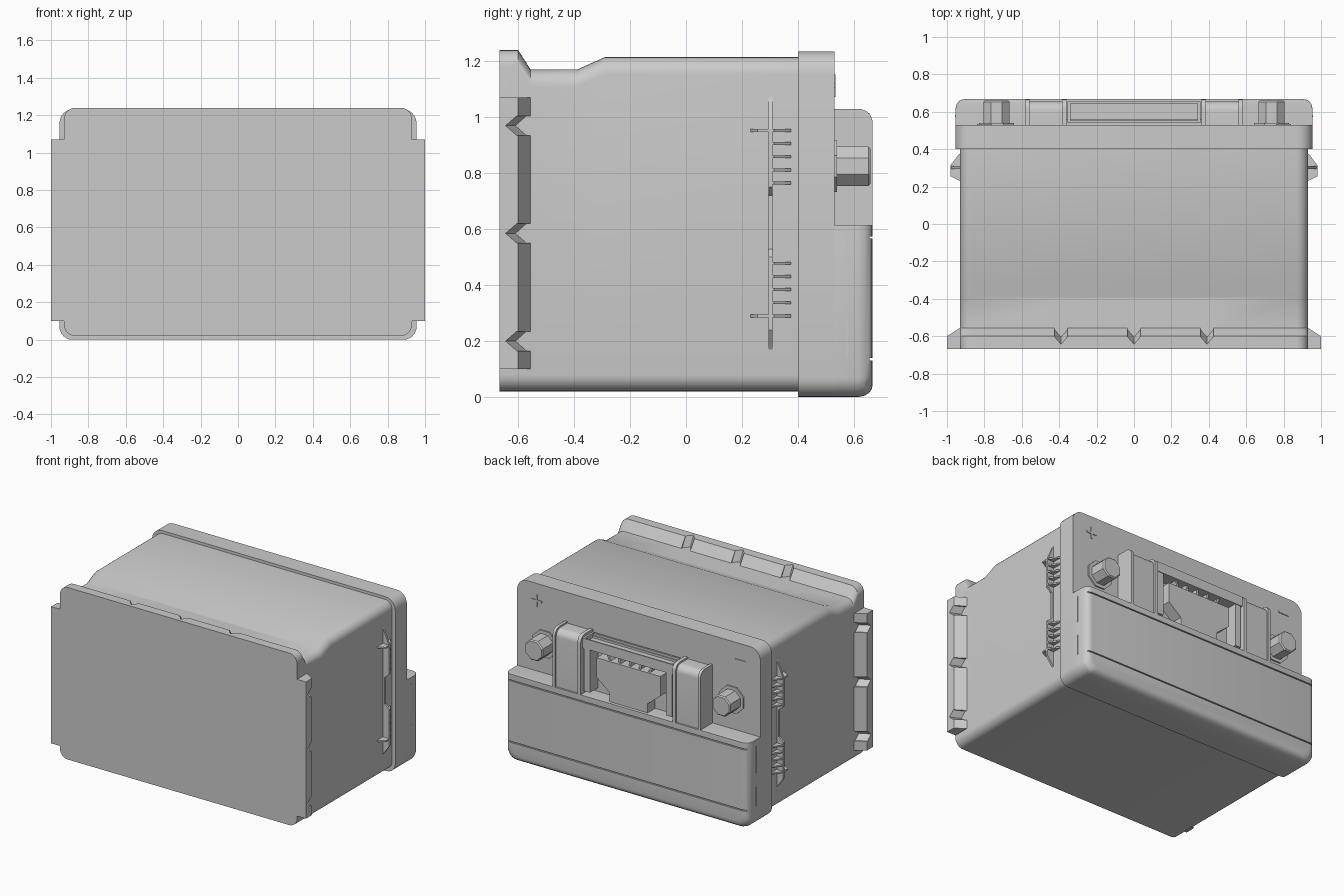
import bpy, bmesh, math

cube = bpy.data.objects.get("Cube")
if cube:
    bpy.data.objects.remove(cube, do_unlink=True)

grey = bpy.data.materials.new("light_grey_plastic")
grey.use_nodes = True
COLOUR = (0.6, 0.6, 0.6, 1)
grey.diffuse_color = COLOUR
grey.node_tree.nodes["Principled BSDF"].inputs["Base Color"].default_value = COLOUR


def loft(name, loops):
    """Skin equal-length loops of 3D points and cap both ends."""
    bm = bmesh.new()
    rings = [[bm.verts.new(p) for p in loop] for loop in loops]
    n = len(rings[0])
    for a, b in zip(rings, rings[1:]):
        for i in range(n):
            j = (i + 1) % n
            bm.faces.new((a[i], a[j], b[j], b[i]))
    bm.faces.new(rings[0])
    bm.faces.new(rings[-1])
    bmesh.ops.recalc_face_normals(bm, faces=bm.faces)
    mesh = bpy.data.meshes.new(name)
    bm.to_mesh(mesh)
    bm.free()
    mesh.materials.append(grey)
    ob = bpy.data.objects.new(name, mesh)
    bpy.context.collection.objects.link(ob)
    return ob


def prism(name, pts, axis, a, b):
    """Extrude a 2D profile along one axis (remaining axes keep their order)."""
    def place(p, d):
        v = list(p)
        v.insert("xyz".index(axis), d)
        return v
    return loft(name, [[place(p, d) for p in pts] for d in (a, b)])


def box(name, x, y, z):
    pts = [(x[0], y[0]), (x[1], y[0]), (x[1], y[1]), (x[0], y[1])]
    return prism(name, pts, "z", *z)


def rounded(hw, z0, z1, r_low, r_high, seg=6):
    """Rounded rectangle in x and z."""
    pts = []
    for cx, cz, r, start in ((1, 1, r_high, 0), (-1, 1, r_high, 90),
                             (-1, 0, r_low, 180), (1, 0, r_low, 270)):
        for k in range(seg + 1):
            t = math.radians(start + 90 * k / seg)
            z = z1 - r if cz else z0 + r
            pts.append((cx * (hw - r) + r * math.cos(t), z + r * math.sin(t)))
    return pts


def rounded_loft(name, stations):
    return loft(name, [[(x, y, z) for x, z in rounded(*spec)] for y, *spec in stations])


def cut(target, cutter):
    mod = target.modifiers.new("cut", "BOOLEAN")
    mod.operation, mod.solver, mod.object = "DIFFERENCE", "EXACT", cutter
    bpy.context.view_layer.objects.active = target
    bpy.ops.object.modifier_apply(modifier=mod.name)
    bpy.data.objects.remove(cutter, do_unlink=True)


def notch(centre, inner, outer, place):
    """V-shaped cutter that sinks toward the base as it runs outward."""
    loops = []
    for d, shift in ((inner - 0.01, 0.045), (outer + 0.05, -0.02)):
        prof = [(-0.035, -0.61), (0, -0.65), (0.035, -0.61), (0.035, -0.4), (-0.035, -0.4)]
        loops.append([place(centre + u, min(v + shift, -0.4), d) for u, v in prof])
    return loft("notch_cutter", loops)


# Case with raised ridge at the base
case = rounded_loft("case", [(y, 0.93, 0.02, top, 0.06, 0.06) for y, top in (
    (-0.667, 1.24), (-0.6, 1.24), (-0.555, 1.17), (-0.39, 1.17), (-0.29, 1.215), (0.42, 1.215))])
for x in (-0.39, 0, 0.39):
    cut(case, notch(x, 1.18, 1.24, lambda u, v, d: (u, v, d)))

# Hold-down flanges and finned ribs on both sides
for s, side in ((1, "left"), (-1, "right")):
    flange = prism(f"{side}_flange", [(s * 0.92, -0.667), (s, -0.667), (s, -0.6),
                                      (s * 0.93, -0.555), (s * 0.92, -0.555)], "z", 0.1, 1.07)
    for z in (0.2, 0.585, 0.97):
        cut(flange, notch(z, 0.93, 1.0, lambda u, v, d: (s * d, v, u)))
    rib = [(0.92, 1.07), (0.93, 1.07), (0.98, 0.95), (0.98, 0.75), (0.945, 0.72),
           (0.945, 0.53), (0.98, 0.5), (0.98, 0.24), (0.93, 0.17), (0.92, 0.17)]
    prism(f"{side}_rib", [(s * x, z) for x, z in rib], "y", 0.295, 0.31)
    for base in (0.29, 0.765):
        for i in range(5):
            z = base + 0.047 * i
            long = (base < 0.5 and i == 0) or (base > 0.5 and i == 4)
            back = 0.23 if long else 0.3
            fin = [(0.92, back), (0.93, back), (0.98, 0.255 if long else 0.3),
                   (0.98, 0.315), (0.935, 0.375), (0.92, 0.375)]
            prism(f"{side}_fin", [(s * x, y) for x, y in fin], "z", z - 0.005, z + 0.005)

# Lid
rounded_loft("lid", [(y, 0.955, 0, 1.235, 0.07, 0.08) for y in (0.4, 0.53)])

# Lower step of the lid, with a rounded outer edge
step = rounded_loft("lid_step", [(y, 0.955 - i, i * 0.9, 0.615, 0.07, 0.004) for y, i in (
    (0.52, 0), (0.615, 0), (0.64, 0.006), (0.656, 0.018), (0.664, 0.032), (0.667, 0.05))])
for z in (0.135, 0.57):
    cut(step, box("groove_cutter", (-1.1, 1.1), (0.655, 0.7), (z - 0.004, z + 0.004)))
for s in (1, -1):
    for z in ((0.14, 0.28), (0.38, 0.57)):
        box("vent_slot", (s * 0.95, s * 0.957), (0.573, 0.579), z)


# Two arched blocks beside the handle
def arch(inset):
    top, out, r = 1.03 - inset, 0.667 - inset, 0.05
    arc = [(out - r + r * math.sin(t), top - r + r * math.cos(t))
           for t in (math.radians(15 * k) for k in range(7))]
    return [(0.52, 0.6), (0.52, top)] + arc + [(out, 0.6)]


for s in (1, -1):
    prism("arch_block", arch(0.012), "x", s * 0.365, s * 0.575)
    for a, b in ((0.36, 0.385), (0.56, 0.58)):
        prism("arch_edge", arch(0), "x", s * a, s * b)

# Handle: top bar with a hollow, legs, ribs and grip panel
box("handle_recess", (-0.365, 0.365), (0.52, 0.56), (0.6, 1.0))
bar = box("handle_bar", (-0.355, 0.355), (0.54, 0.655), (0.945, 1.015))
cut(bar, box("hollow_cutter", (-0.34, 0.34), (0.553, 0.645), (0.985, 1.1)))
for s in (1, -1):
    box("handle_leg", (s * 0.3, s * 0.345), (0.55, 0.65), (0.64, 0.95))
for i in range(-2, 3):
    x = i * 0.09
    prism("handle_rib", [(x - 0.008, 0.95), (x + 0.008, 0.95),
                         (x * 0.8 + 0.008, 0.88), (x * 0.8 - 0.008, 0.88)], "y", 0.55, 0.63)
prism("grip_panel", [(-0.25, 0.9), (0.25, 0.9), (0.25, 0.76), (0.15, 0.68), (0.15, 0.6),
                     (-0.15, 0.6), (-0.15, 0.68), (-0.25, 0.76)], "y", 0.55, 0.645)


# Terminals with their collars
def ngon(cx, cz, r, n):
    return [(cx + r * math.cos(2 * math.pi * (k + 0.5) / n),
             cz + r * math.sin(2 * math.pi * (k + 0.5) / n)) for k in range(n)]


for s, side in ((1, "positive"), (-1, "negative")):
    prism(f"{side}_collar", ngon(s * 0.735, 0.825, 0.1, 8), "y", 0.52, 0.54)
    post = [(y, r) for y, r in ((0.52, 0.076), (0.652, 0.076), (0.66, 0.068))]
    loft(f"{side}_terminal", [[(x, y, z) for x, z in ngon(s * 0.735, 0.825, r, 8)] for y, r in post])

# Polarity marks
for s in (1, -1):
    box("polarity_bar", (s * 0.8 - 0.04, s * 0.8 + 0.04), (0.525, 0.535), (1.106, 1.12))
box("polarity_upright", (0.793, 0.807), (0.525, 0.535), (1.073, 1.153))

# Smooth the rounded edges, keep the corners crisp
bpy.ops.object.select_all(action="DESELECT")
for ob in bpy.context.scene.objects:
    if ob.type == "MESH" and ob.name.startswith(("case", "lid", "arch")):
        ob.select_set(True)
        bpy.context.view_layer.objects.active = ob
bpy.ops.object.shade_smooth_by_angle(angle=math.radians(25))
